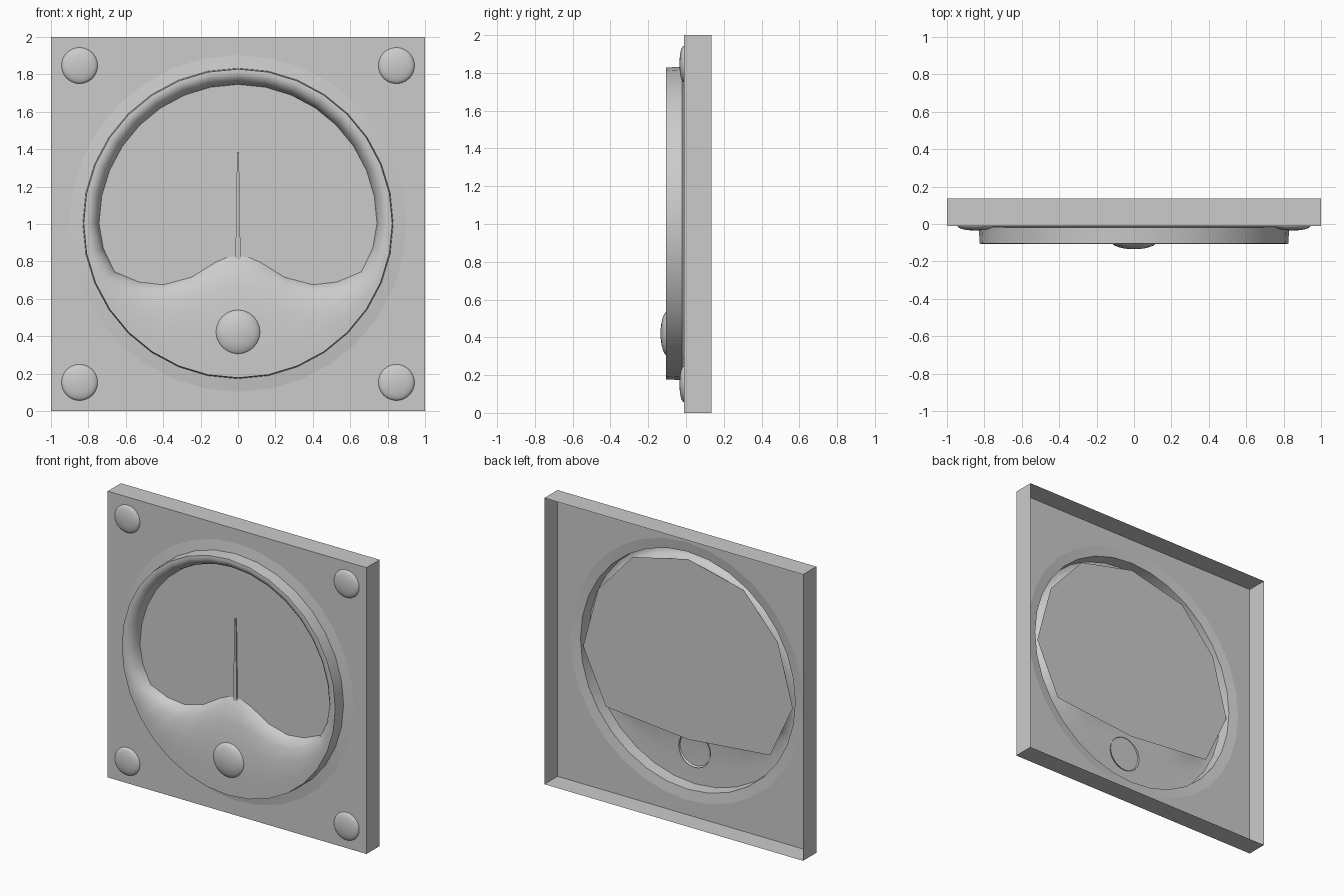
import bpy, bmesh
from math import cos, sin, pi
from mathutils import Matrix, Vector

if "Cube" in bpy.data.objects:
    bpy.data.objects.remove(bpy.data.objects["Cube"])

N = 32          # sides of the round parts
CZ = 1.003      # height of the gauge centre


def finish(name, bm, angle=0.7):
    me = bpy.data.meshes.new(name)
    bm.to_mesh(me)
    bm.free()
    ob = bpy.data.objects.new(name, me)
    bpy.context.collection.objects.link(ob)
    bpy.ops.object.select_all(action='DESELECT')
    ob.select_set(True)
    bpy.context.view_layer.objects.active = ob
    bpy.ops.object.shade_smooth_by_angle(angle=angle)
    return ob


def loft(name, rings, angle=0.7):
    """Skin consecutive closed rings of equal point count."""
    bm = bmesh.new()
    vs = [[bm.verts.new(p) for p in r] for r in rings]
    for a, b in zip(vs, vs[1:]):
        n = len(a)
        for i in range(n):
            j = (i + 1) % n
            bm.faces.new((a[i], a[j], b[j], b[i]))
    return finish(name, bm, angle)


def circle(r, y):
    return [Vector((r * cos(2 * pi * i / N), y, CZ + r * sin(2 * pi * i / N))) for i in range(N)]


def square(y):
    pts = []
    for i in range(N):
        c, s = cos(2 * pi * i / N), sin(2 * pi * i / N)
        m = max(abs(c), abs(s))
        pts.append(Vector((c / m, y, 1 + s / m)))
    return pts


def dome(name, x, y, z, r, depth):
    """Flattened half sphere facing the front."""
    bm = bmesh.new()
    bmesh.ops.create_uvsphere(bm, u_segments=24, v_segments=12, radius=1)
    bmesh.ops.delete(bm, geom=[v for v in bm.verts if v.co.z < -0.01], context='VERTS')
    bmesh.ops.transform(bm, verts=bm.verts[:], matrix=Matrix.Translation((x, y, z))
                        @ Matrix.Rotation(pi / 2, 4, 'X') @ Matrix.Diagonal((r, r, depth, 1)))
    return finish(name, bm, 1.2)


# Square plate, open at the back, with a round hole
loft("mounting_plate", [square(0.135), square(-0.01), circle(0.9, -0.01)])

# Bezel and lower hood: upper opening is round, lower one follows a wavy profile
lower = [(0.745, 1.0), (0.72, 0.87), (0.66, 0.745), (0.53, 0.69), (0.4, 0.675),
         (0.25, 0.715), (0.12, 0.795), (0, 0.83)]
widths = [0, 1, 2, 3, 4, 5, 6, 7]
opening = circle(0.743, -0.02)
low = [(-x, z) for x, z in lower[1:]] + [(0, 0.83)] + lower[1:][::-1]
half = [(-x, z) for x, z in lower[1:-1]]
for k in range(1, 8):           # left side, then mirrored to the right
    x, z = lower[k] if k < 7 else (0.06, 0.821)
    opening[16 + k] = Vector((-x, -0.02, z))
    opening[32 - k] = Vector((x, -0.02, z))
opening[24] = Vector((0, -0.02, 0.83))
steps = [(0.22, -0.107), (0.5, -0.1), (0.75, -0.08), (0.92, -0.055), (1.0, -0.022)]
outer = circle(0.825, -0.105)
rings = [circle(0.9, -0.01), circle(0.83, -0.02), outer]
for t, y in steps:
    ring = [o.lerp(p, t) for o, p in zip(outer, opening)]
    for p in ring:
        p.y = y
    rings.append(ring)
loft("bezel_and_hood", rings)

# Ten-sided dial face behind the opening
side = [(0.43, 1.68), (0.694, 1.385), (0.81, 0.955), (0.635, 0.58)]
outline = [(0, 0.52)] + side[::-1] + [(0, 1.78)] + [(-x, z) for x, z in side]
bm = bmesh.new()
bm.faces.new([bm.verts.new((x, -0.022, z)) for x, z in outline])
finish("dial_face", bm)

# Tapered needle
def needle_ring(y):
    return [Vector((x, y, z)) for x, z in ((-0.014, 0.8), (0.014, 0.8), (0.005, 1.385), (-0.005, 1.385))]

bm = bmesh.new()
back, front = [[bm.verts.new(p) for p in needle_ring(y)] for y in (-0.023, -0.033)]
for i in range(4):
    j = (i + 1) % 4
    bm.faces.new((back[i], back[j], front[j], front[i]))
bm.faces.new(front)
finish("needle", bm)

# Hood button and four corner screws
dome("hood_button", 0, -0.093, 0.42, 0.122, 0.042)
for sx in (-1, 1):
    for sz in (-1, 1):
        dome("corner_screw", sx * 0.847, -0.01, 1 + sz * 0.847, 0.097, 0.025)
